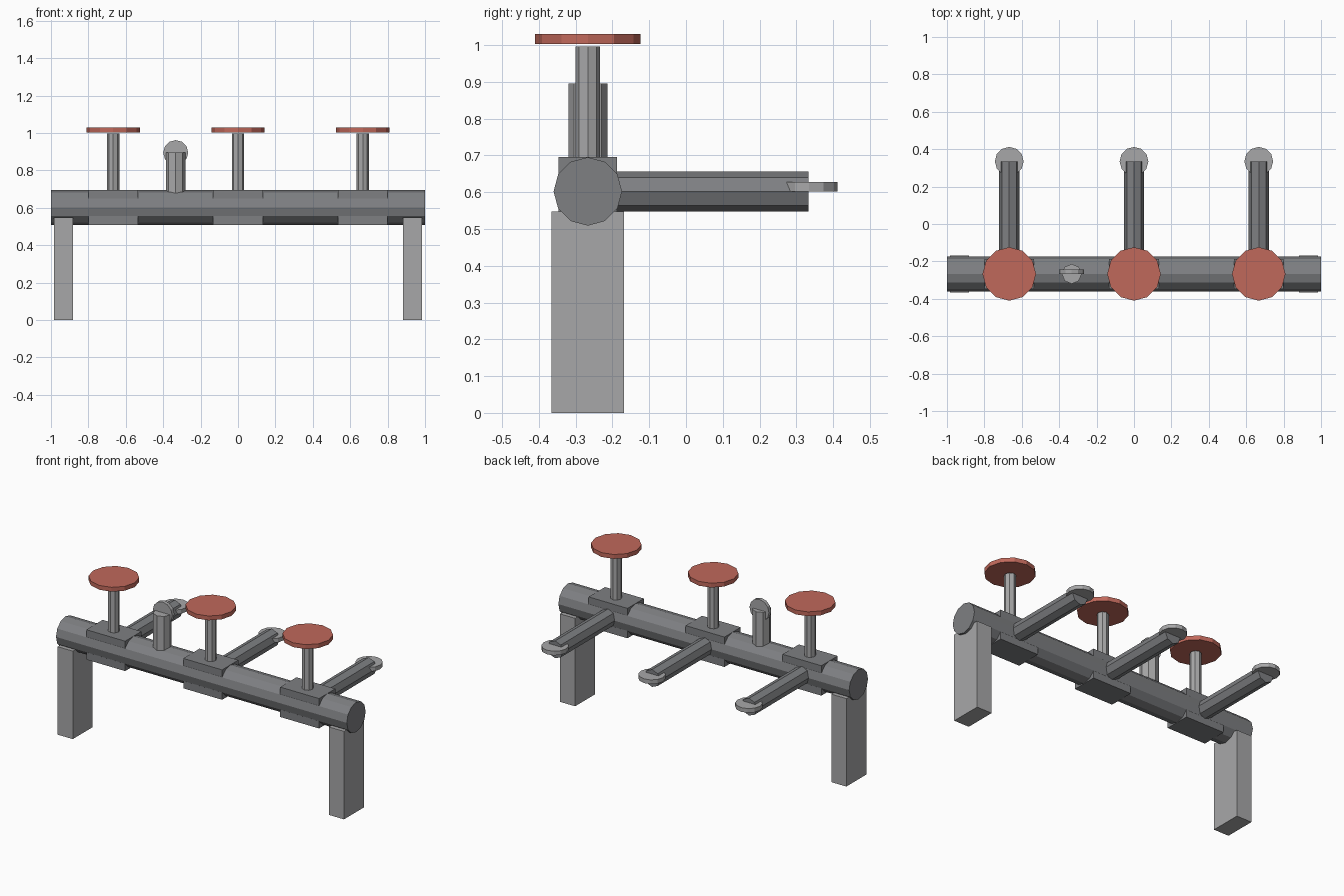
import bpy
import math

cube = bpy.data.objects.get("Cube")
if cube:
    bpy.data.objects.remove(cube, do_unlink=True)


def material(name, rgb):
    m = bpy.data.materials.new(name)
    m.use_nodes = True
    m.diffuse_color = (*rgb, 1)
    bsdf = next(n for n in m.node_tree.nodes if n.type == 'BSDF_PRINCIPLED')
    bsdf.inputs["Base Color"].default_value = (*rgb, 1)
    return m


DARK = material("dark grey steel", (0.21, 0.215, 0.225))
LIGHT = material("light grey metal", (0.39, 0.39, 0.395))
RED = material("red paint", (0.53, 0.14, 0.105))

ROT = {'x': (0, math.pi / 2, 0), 'y': (math.pi / 2, 0, 0), 'z': (0, 0, 0)}


def finish(name, mat):
    ob = bpy.context.object
    ob.name = name
    ob.data.name = name
    ob.data.materials.append(mat)
    return ob


def rod(name, mat, sides, radius, length, centre, axis='z'):
    """Flat-sided cylinder along an axis."""
    bpy.ops.mesh.primitive_cylinder_add(vertices=sides, radius=radius, depth=length,
                                        location=centre, rotation=ROT[axis])
    return finish(name, mat)


def box(name, mat, size, centre):
    bpy.ops.mesh.primitive_cube_add(size=1, location=centre)
    ob = finish(name, mat)
    ob.scale = size
    bpy.ops.object.transform_apply(location=False, rotation=False, scale=True)
    return ob


Y = -0.267   # line of the main pipe
Z = 0.602    # height of the main pipe

# Main pipe
rod("main_pipe", DARK, 12, 0.093, 2.0, (0, Y, Z), 'x')

# Legs
for side, x in (("right", -0.933), ("left", 0.933)):
    box(side + "_leg", LIGHT, (0.104, 0.196, 0.547), (x, Y, 0.2735))

# Three valves: body, stem, hand wheel, outlet pipe and its end flange
for side, x in (("right", -0.667), ("middle", 0), ("left", 0.667)):
    box(side + "_valve_body", DARK, (0.267, 0.16, 0.186), (x, Y, Z))
    rod(side + "_valve_stem", LIGHT, 8, 0.033, 0.317, (x, Y, 0.838))
    rod(side + "_hand_wheel", RED, 12, 0.143, 0.027, (x, Y, 1.0165))
    rod(side + "_outlet_pipe", DARK, 8, 0.054, 0.60, (x, 0.033, Z), 'y')
    rod(side + "_outlet_flange", LIGHT, 12, 0.077, 0.026, (x, 0.335, 0.615))

# Gauge on a short post
rod("gauge_post", LIGHT, 8, 0.053, 0.215, (-0.333, Y, 0.788))
rod("gauge_dial", LIGHT, 12, 0.067, 0.022, (-0.333, -0.255, 0.895), 'y')
